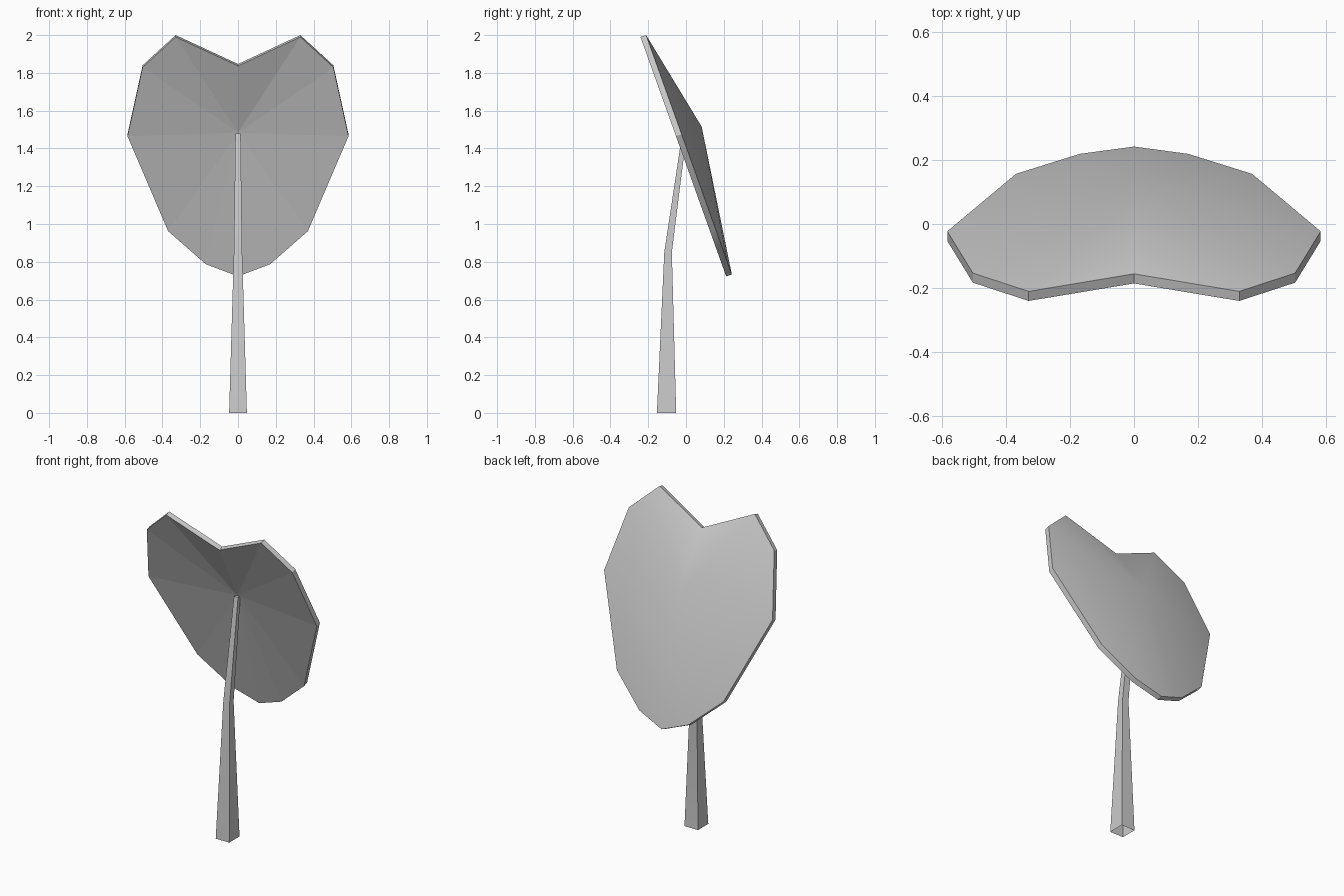
import bpy, math

if "Cube" in bpy.data.objects:
    bpy.data.objects.remove(bpy.data.objects["Cube"])

def make_object(name, verts, faces, angle):
    mesh = bpy.data.meshes.new(name)
    mesh.from_pydata(verts, [], faces)
    obj = bpy.data.objects.new(name, mesh)
    bpy.context.collection.objects.link(obj)
    bpy.ops.object.select_all(action='DESELECT')
    bpy.context.view_layer.objects.active = obj
    obj.select_set(True)
    bpy.ops.object.mode_set(mode='EDIT')
    bpy.ops.mesh.select_all(action='SELECT')
    bpy.ops.mesh.normals_make_consistent(inside=False)
    bpy.ops.object.mode_set(mode='OBJECT')
    bpy.ops.object.shade_smooth_by_angle(angle=math.radians(angle))
    return obj

# Leaf: half outline (x, z), mirrored into a heart-shaped rim on a tilted plane
half = [(0, 1.847), (0.33, 2.0), (0.505, 1.84), (0.585, 1.475),
        (0.37, 0.972), (0.17, 0.797), (0, 0.733)]
outline = half + [(-x, z) for x, z in half[-2:0:-1]]
n = len(outline)
back = [(x, 0.505 - 0.358 * z, z) for x, z in outline]
front = [(x, y - 0.03, z - 0.01) for x, y, z in back]
# domed back apex, shallow dished front
verts = back + front + [(0, 0.083, 1.515), (0, -0.005, 1.483)]
faces = []
for i in range(n):
    j = (i + 1) % n
    faces += [(i, j, 2 * n), (n + j, n + i, 2 * n + 1), (j, i, n + i, n + j)]
leaf = make_object("leaf", verts, faces, 30)
for p in leaf.data.polygons:  # faceted front
    if 2 * n + 1 in p.vertices:
        p.use_smooth = False

# Stem: square rings (y, z, half width), open at the base, ending at the leaf centre
rings = [(-0.103, 0, 0.051, 0.047), (-0.095, 0.85, 0.02, 0.022),
         (-0.008, 1.48, 0.012, 0.014)]
verts, faces = [], []
for k, (y, z, ry, rx) in enumerate(rings):
    verts += [(sx * rx, y + sy * ry, z)
              for sx, sy in ((-1, -1), (1, -1), (1, 1), (-1, 1))]
    if k:
        a, b = 4 * (k - 1), 4 * k
        faces += [(a + i, a + (i + 1) % 4, b + (i + 1) % 4, b + i) for i in range(4)]
faces.append((8, 9, 10, 11))
make_object("stem", verts, faces, 20)
